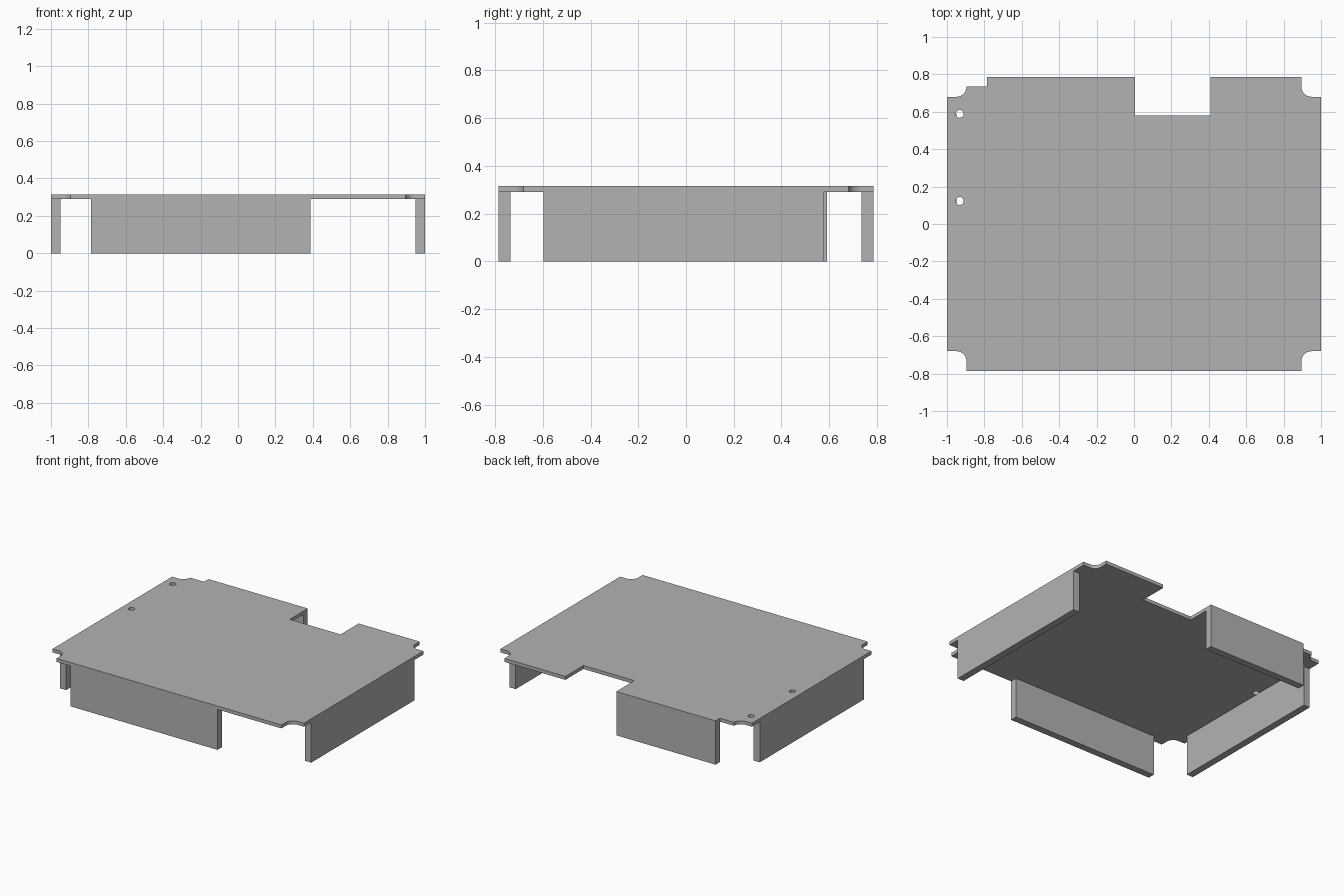
import bpy, bmesh
from math import cos, sin, pi

cube = bpy.data.objects.get("Cube")
if cube:
    bpy.data.objects.remove(cube)

X, Y = 1.0, 0.785                # half size of the cover
UNDER, TOP = 0.29, 0.315         # plate underside and top
WALL = 0.05                      # flange thickness
CX, CY, R = 0.895, 0.68, 0.055   # corner relief position and radius

grey = bpy.data.materials.new("plain_grey")
grey.use_nodes = True
grey.diffuse_color = (0.45, 0.45, 0.45, 1)
grey.node_tree.nodes["Principled BSDF"].inputs["Base Color"].default_value = grey.diffuse_color


def add_object(name, bm):
    bmesh.ops.recalc_face_normals(bm, faces=bm.faces)
    mesh = bpy.data.meshes.new(name)
    bm.to_mesh(mesh)
    bm.free()
    mesh.materials.append(grey)
    obj = bpy.data.objects.new(name, mesh)
    bpy.context.collection.objects.link(obj)
    return obj


def arc(cx, cy, r, start, end, steps):
    angles = [start + (end - start) * i / steps for i in range(steps + 1)]
    return [(cx + r * cos(a), cy + r * sin(a)) for a in angles]


def corner(sx, sy, y_end=Y):
    """Rounded relief, from the side edge round to the front or back edge."""
    pts = [(X, CY)] + arc(CX + R, CY + R, R, -pi / 2, -pi, 8)
    if y_end > CY + R:
        pts.append((CX, y_end))
    return [(sx * x, sy * y) for x, y in pts]


def plate(name, loops):
    """Flat sheet: the first loop is the outline, the others are holes."""
    bm = bmesh.new()
    for loop in loops:
        vs = [bm.verts.new((x, y, UNDER)) for x, y in loop]
        for a, b in zip(vs, vs[1:] + vs[:1]):
            bm.edges.new((a, b))
    bmesh.ops.triangle_fill(bm, edges=bm.edges[:], use_beauty=True, normal=(0, 0, 1))
    ext = bmesh.ops.extrude_face_region(bm, geom=bm.faces[:], use_keep_orig=True)
    for g in ext["geom"]:
        if isinstance(g, bmesh.types.BMVert):
            g.co.z = TOP
    bmesh.ops.dissolve_limit(bm, angle_limit=0.001, verts=bm.verts[:], edges=bm.edges[:])
    return add_object(name, bm)


def flange(name, x0, x1, y0, y1):
    bm = bmesh.new()
    bmesh.ops.create_cube(bm, size=1)
    for v in bm.verts:
        v.co = (x0 if v.co.x < 0 else x1, y0 if v.co.y < 0 else y1,
                0 if v.co.z < 0 else UNDER)
    return add_object(name, bm)


# Cover plate: corner reliefs, back cutout, small back step and two screw holes
step_y = CY + R
outline = (corner(1, -1)[::-1] + corner(1, 1)
           + [(0.41, Y), (0.41, 0.58), (0.005, 0.58), (0.005, Y),
              (-0.785, Y), (-0.785, step_y)]
           + corner(-1, 1, step_y)[::-1] + corner(-1, -1))
holes = [arc(-0.932, y, 0.021, 0, 2 * pi, 24)[:-1] for y in (0.123, 0.589)]
plate("cover_plate", [outline] + holes)

# Flanges hanging below the plate edges
flange("front_flange", -0.785, 0.387, -Y, -Y + WALL)
flange("back_flange", -0.785, 0.005, Y - WALL, Y)
flange("left_flange", X - WALL, X, -0.596, 0.578)
flange("right_flange", -X, -X + WALL, -0.596, 0.59)
